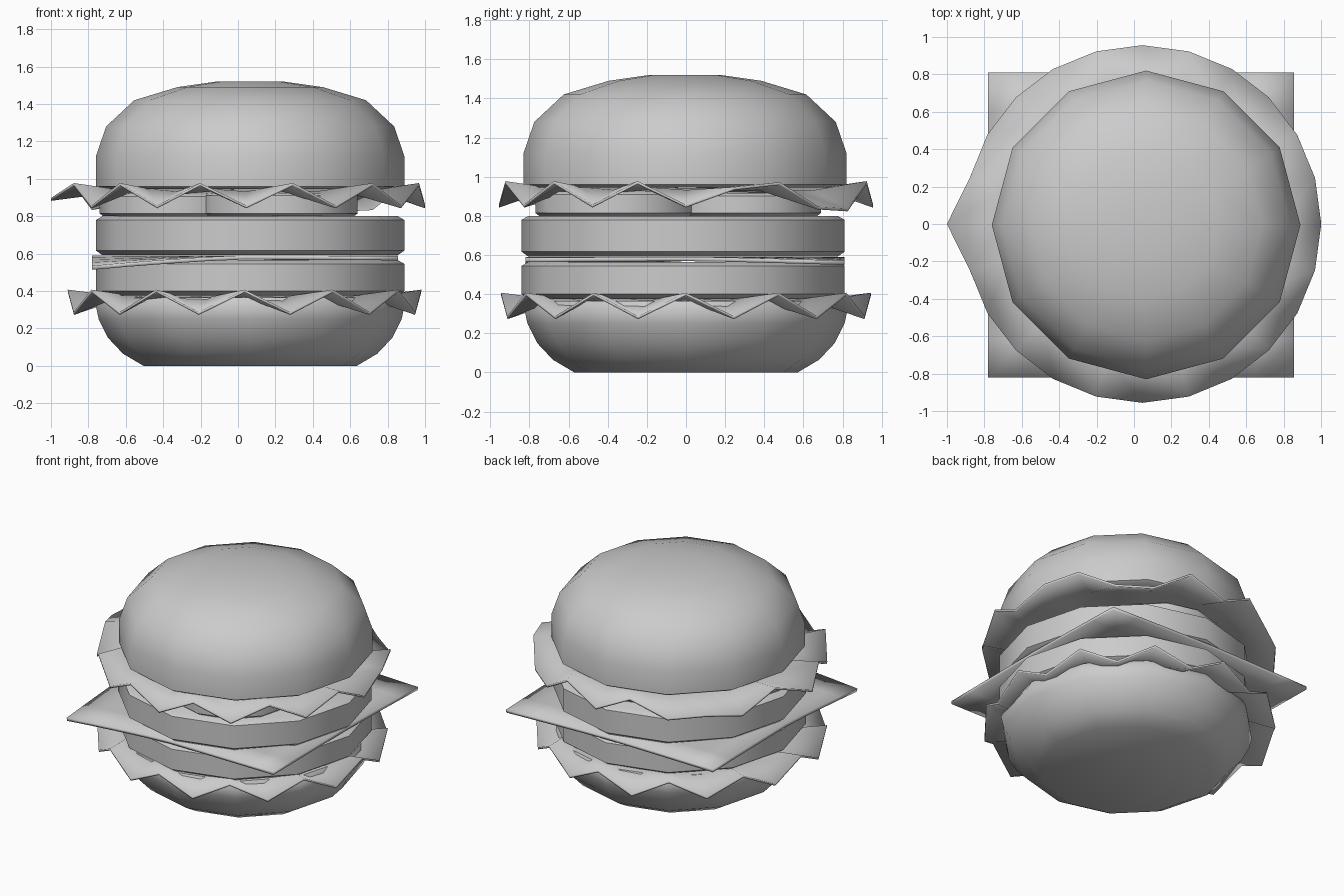
import bpy, bmesh
from math import sin, cos, pi, radians

if "Cube" in bpy.data.objects:
    bpy.data.objects.remove(bpy.data.objects["Cube"])


def finish(name, bm, angle=50):
    """Turn a bmesh into a smooth-shaded object that keeps its sharp edges."""
    bmesh.ops.recalc_face_normals(bm, faces=bm.faces)
    me = bpy.data.meshes.new(name)
    bm.to_mesh(me)
    bm.free()
    ob = bpy.data.objects.new(name, me)
    bpy.context.collection.objects.link(ob)
    bpy.ops.object.select_all(action='DESELECT')
    ob.select_set(True)
    bpy.context.view_layer.objects.active = ob
    bpy.ops.object.shade_smooth_by_angle(angle=radians(angle))
    return ob


def lathe(name, profile, cx, cy, sides=12, angle=50):
    """Revolve (radius, z) points and cap both ends."""
    bm = bmesh.new()
    rings = [[bm.verts.new((cx + r * cos(2 * pi * i / sides),
                            cy + r * sin(2 * pi * i / sides), z))
              for i in range(sides)] for r, z in profile]
    for a, b in zip(rings, rings[1:]):
        for i in range(sides):
            j = (i + 1) % sides
            bm.faces.new((a[i], a[j], b[j], b[i]))
    bm.faces.new(rings[0][::-1])
    bm.faces.new(rings[-1])
    return finish(name, bm, angle)


def thicken(ob, t):
    mod = ob.modifiers.new("thickness", 'SOLIDIFY')
    mod.thickness = t
    mod.offset = 0


def lettuce(name, cx, radii, rim, z):
    """Flat leaf whose outer rim zigzags up and down."""
    n = len(rim)
    bm = bmesh.new()
    centre = bm.verts.new((cx, 0, z))
    inner, outer = [], []
    for i in range(n):
        c, s = cos(2 * pi * i / n), sin(2 * pi * i / n)
        zi = z + 0.12 * (rim[i] - z)
        inner.append(bm.verts.new((cx + 0.74 * c, 0.74 * s, zi)))
        outer.append(bm.verts.new((cx + radii[i] * c, radii[i] * s, rim[i])))
    for i in range(n):
        j = (i + 1) % n
        bm.faces.new((centre, inner[i], inner[j]))
        bm.faces.new((inner[i], outer[i], outer[j], inner[j]))
    thicken(finish(name, bm, 30), 0.015)


# Buns
lathe("bottom_bun", [(0.57, 0), (0.68, 0.065), (0.76, 0.15), (0.81, 0.25),
                     (0.825, 0.32), (0.80, 0.365)], 0.065, 0)
lathe("top_bun", [(0.80, 0.945), (0.825, 0.96), (0.825, 1.12), (0.77, 1.28),
                  (0.62, 1.42), (0.39, 1.49), (0.18, 1.52)], 0.065, -0.005)

# Patties
for name, z0, z1 in (("lower_patty", 0.375, 0.565), ("upper_patty", 0.592, 0.80)):
    lathe(name, [(0.79, z0), (0.825, z0 + 0.025),
                 (0.825, z1 - 0.02), (0.79, z1)], 0.065, -0.015)

# Cheese slice with drooping corners
bm = bmesh.new()
bmesh.ops.create_grid(bm, x_segments=8, y_segments=8, size=1)
droop = {(-1, -1): -0.055, (1, -1): -0.005, (1, 1): -0.02, (-1, 1): -0.01}
for v in bm.verts:
    u, w = v.co.x, v.co.y
    corner = droop[(1 if u > 0 else -1, 1 if w > 0 else -1)]
    v.co = (0.0375 + 0.8175 * u, -0.005 + 0.815 * w,
            0.58 + corner * abs(u * w) ** 1.3)
thicken(finish("cheese", bm), 0.022)

# Tomato slices
for i, (x, y) in enumerate(((0.22, -0.35), (-0.32, -0.08), (0.04, 0.27))):
    top = 0.925 - 0.004 * i
    lathe("tomato_slice_%d" % (i + 1), [(0.40, 0.80), (0.42, 0.815),
                                        (0.42, top - 0.015), (0.40, top)], x, y)

# Lettuce leaves
N = 24
low_rim = [0.40 if i % 2 == 0 else 0.28 for i in range(N)]
lettuce("lower_lettuce", 0.035, [0.945] * N, low_rim, 0.37)

top_rim = [0.85 if i % 2 == 0 else 0.97 for i in range(N)]
top_rim[1:5] = [0.94, 0.965, 0.84, 0.83]
top_rim[9:11] = [0.87, 0.84]
top_rim[12] = 0.89
radii = [0.955] * N
radii[12] = 1.045
lettuce("upper_lettuce", 0.045, radii, top_rim, 0.935)
